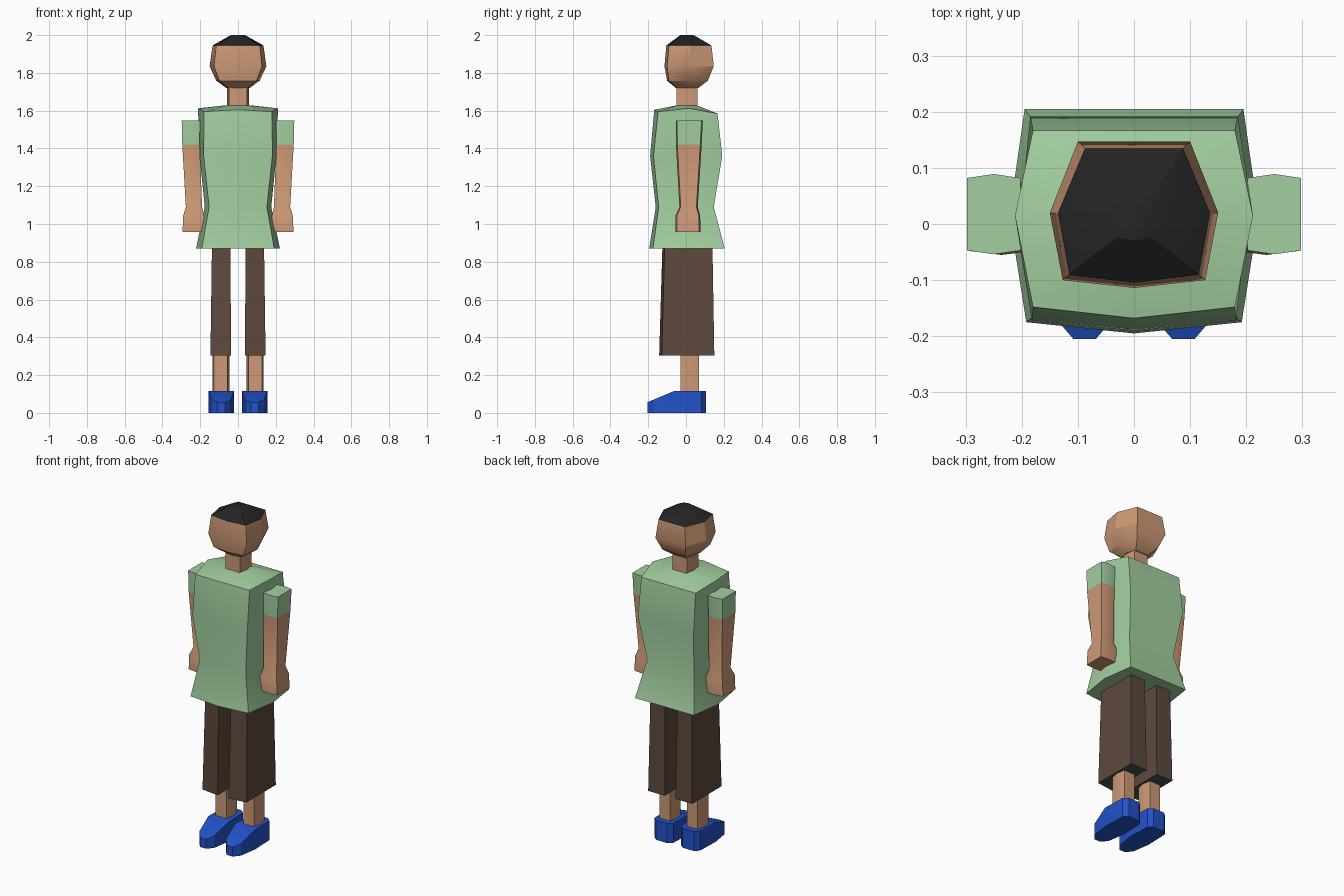
import bpy, bmesh, math

cube = bpy.data.objects.get("Cube")
if cube:
    bpy.data.objects.remove(cube, do_unlink=True)


def material(name, rgb):
    lin = [((c / 255 + 0.055) / 1.055) ** 2.4 for c in rgb] + [1.0]
    m = bpy.data.materials.new(name)
    m.use_nodes = True
    m.diffuse_color = lin
    m.node_tree.nodes["Principled BSDF"].inputs["Base Color"].default_value = lin
    return m


SKIN = material("skin", (205, 153, 118))
GREEN = material("shirt_green", (163, 207, 160))
BROWN = material("trouser_brown", (93, 73, 61))
BLUE = material("shoe_blue", (34, 82, 200))
BLACK = material("hair_black", (36, 36, 36))
GREY = material("trouser_inside_grey", (72, 80, 82))


def finish(name, bm, mats, rule=None):
    """Turn a bmesh into a shaded object; rule picks a material slot per face."""
    bmesh.ops.recalc_face_normals(bm, faces=bm.faces)
    for f in bm.faces:
        f.material_index = rule(f) if rule else 0
    me = bpy.data.meshes.new(name)
    bm.to_mesh(me)
    bm.free()
    ob = bpy.data.objects.new(name, me)
    bpy.context.collection.objects.link(ob)
    for m in mats:
        me.materials.append(m)
    bpy.ops.object.select_all(action='DESELECT')
    ob.select_set(True)
    bpy.context.view_layer.objects.active = ob
    bpy.ops.object.shade_smooth_by_angle(angle=math.radians(31))
    return ob


def loft(name, rings, mats, rule=None, side=1):
    """Skin a stack of equal-sized rings and cap both ends."""
    bm = bmesh.new()
    loops = [[bm.verts.new((x * side, y, z)) for x, y, z in r] for r in rings]
    n = len(loops[0])
    for a, b in zip(loops, loops[1:]):
        for i in range(n):
            j = (i + 1) % n
            bm.faces.new((a[i], a[j], b[j], b[i]))
    bm.faces.new(loops[0])
    bm.faces.new(loops[-1])
    return finish(name, bm, mats, rule)


def seven(back, side, front, nose, z):
    """Symmetric seven-sided ring: back, side, front corners and front middle."""
    zb, zs, zf, zn = z if isinstance(z, tuple) else (z,) * 4
    (bx, by), (sx, sy), (fx, fy) = back, side, front
    return [(bx, by, zb), (sx, sy, zs), (fx, fy, zf), (0, nose, zn),
            (-fx, fy, zf), (-sx, sy, zs), (-bx, by, zb)]


def six(cx, rx, y0, y1, z, bulge=0.007):
    """Six-sided ring with flat inner and outer sides."""
    return [(cx + rx, y0 + bulge, z), (cx + rx, y1 - bulge, z), (cx, y1, z),
            (cx - rx, y1 - bulge, z), (cx - rx, y0 + bulge, z), (cx, y0, z)]


# Shirt body
loft("shirt", [
    seven((.195, .205), (.222, .015), (.192, -.175), -.195, .87),
    seven((.155, .147), (.176, 0), (.153, -.145), -.16, 1.09),
    seven((.185, .192), (.203, .01), (.182, -.172), -.19, 1.36),
    seven((.18, .167), (.212, .015), (.18, -.148), -.168, (1.585, 1.612, 1.595, 1.605)),
    seven((.045, .055), (.07, .01), (.045, -.045), -.05, 1.628)], [GREEN])


# Neck
def neck_ring(z, s=1.0):
    return [(.047 * s, -.05 * s, z), (.057 * s, .005, z), (.047 * s, .06 * s, z),
            (-.047 * s, .06 * s, z), (-.057 * s, .005, z), (-.047 * s, -.05 * s, z)]


loft("neck", [neck_ring(1.6), neck_ring(1.73)], [SKIN])

# Head with hair cap
loft("head", [
    seven((.042, .065), (.062, .01), (.05, -.045), -.053, 1.72),
    seven((.075, .115), (.115, .02), (.098, -.09), -.1, 1.758),
    seven((.1, .147), (.15, .02), (.127, -.1), -.114, 1.835),
    seven((.087, .135), (.135, .02), (.115, -.09), -.104, 1.945),
    seven((.025, .04), (.037, .015), (.03, -.024), -.03, 2.0)],
    [SKIN, BLACK], lambda f: int(f.calc_center_median().z > 1.95))

# Shoe outline: half-width offsets from heel to toe, centred on the leg line
SHOE = [(.037, .105), (.062, .083), (.067, -.06), (.05, -.17), (.02, -.205)]


def shoe(name, cx, side):
    bm = bmesh.new()
    columns = []
    for half, y in SHOE:
        top = .117 if y > -.1 else .117 + (y + .06) * .42
        sole_y = y
        columns.append([bm.verts.new(((cx + sx * half) * side, yy, z))
                        for sx, yy, z in ((-1, sole_y, 0), (1, sole_y, 0),
                                          (1, y, top), (-1, y, top))])
    for a, b in zip(columns, columns[1:]):
        for i in range(4):
            j = (i + 1) % 4
            bm.faces.new((a[i], a[j], b[j], b[i]))
    bm.faces.new(columns[0])
    bm.faces.new(columns[-1])
    finish(name, bm, [BLUE])


for label, s in (("left", 1), ("right", -1)):
    # Arm: hand, forearm and short sleeve in one skin
    loft(label + "_arm", [
        six(.237, .057, -.055, .077, .957),
        six(.235, .055, -.055, .075, 1.045),
        six(.233, .043, -.035, .062, 1.09),
        six(.249, .046, -.053, .083, 1.42),
        six(.25, .048, -.054, .089, 1.547)],
        [SKIN, GREEN], lambda f: int(f.calc_center_median().z > 1.43), s)

    # Trouser leg, its front turned slightly outwards
    loft(label + "_trouser_leg", [
        [(.146, -.128, .305), (.146, .15, .305), (.036, .15, .305), (.036, -.142, .305)],
        [(.138, -.113, .88), (.138, .14, .88), (.041, .14, .88), (.041, -.125, .88)]],
        [BROWN, GREY], lambda f: int(f.normal.z < -0.9), s)

    # Ankle
    loft(label + "_ankle", [
        [(.127, -.03, z), (.136, .02, z), (.127, .07, z),
         (.056, .07, z), (.046, .02, z), (.056, -.03, z)] for z in (.1, .32)], [SKIN], None, s)

    shoe(label + "_shoe", .088, s)
